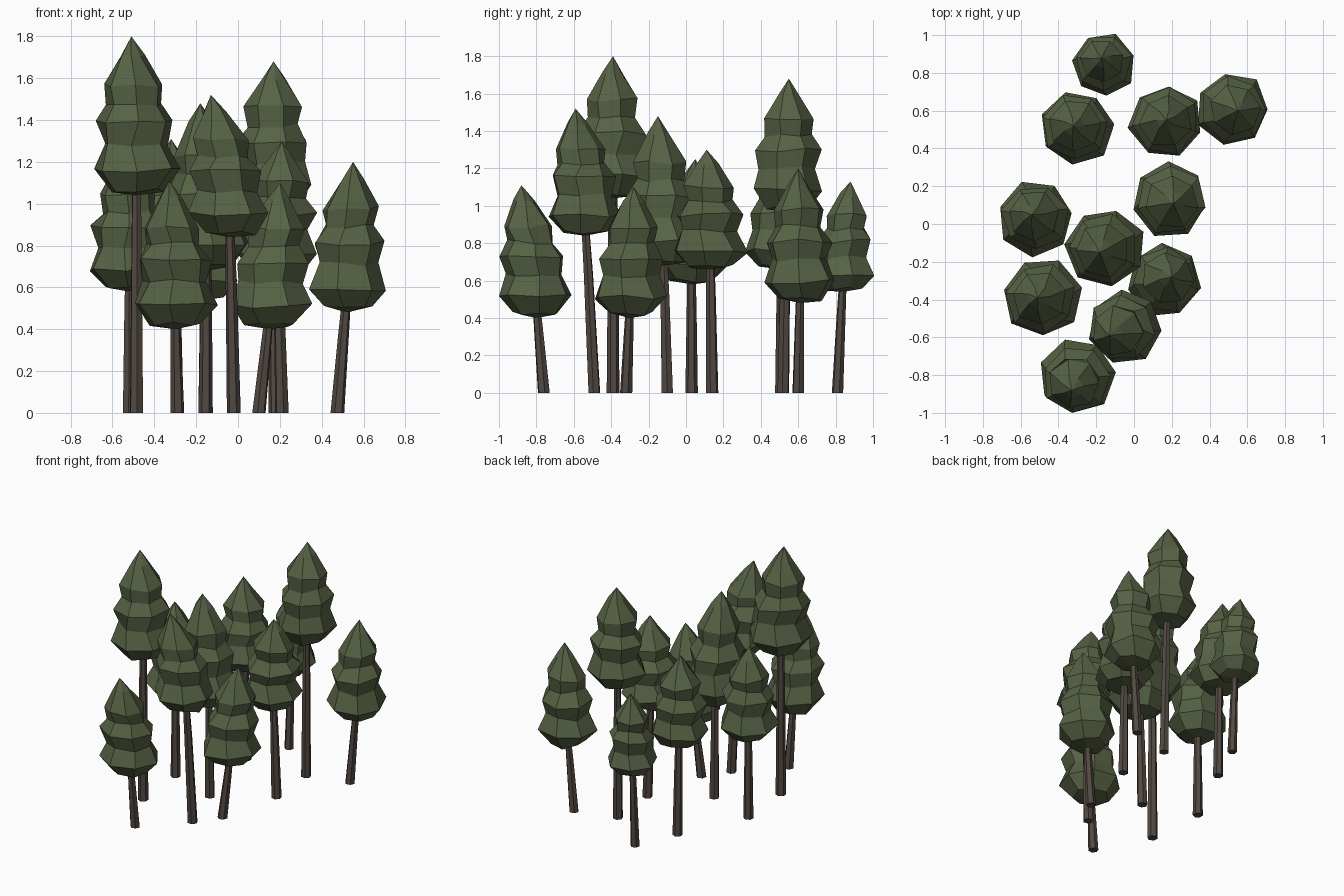
import bpy, bmesh, math, random
from mathutils import Vector

if "Cube" in bpy.data.objects:
    bpy.data.objects.remove(bpy.data.objects["Cube"])

random.seed(4)


def material(name, rgb):
    m = bpy.data.materials.new(name)
    m.diffuse_color = (*rgb, 1)
    m.use_nodes = True
    m.node_tree.nodes["Principled BSDF"].inputs["Base Color"].default_value = m.diffuse_color
    return m


GREEN = material("needle green", (0.094, 0.122, 0.058))
BROWN = material("bark brown", (0.086, 0.066, 0.054))

# Crown profile: fraction of crown height, radius
CROWN = [(0.03, 0.125), (0.16, 0.203), (0.32, 0.158), (0.46, 0.182),
         (0.57, 0.130), (0.69, 0.142), (0.88, 0.058)]


def loft(name, rings, mat, low=None, tip=None):
    """Skin a list of vertex rings; close ends with points or flat caps."""
    bm = bmesh.new()
    loops = [[bm.verts.new(p) for p in ring] for ring in rings]
    n = len(loops[0])
    for a, b in zip(loops, loops[1:]):
        for i in range(n):
            j = (i + 1) % n
            bm.faces.new((a[i], a[j], b[j], b[i]))
    for loop, point in ((loops[0], low), (loops[-1], tip)):
        if point is None:
            bm.faces.new(loop)
        else:
            v = bm.verts.new(point)
            for i in range(n):
                bm.faces.new((loop[i], loop[(i + 1) % n], v))
    bmesh.ops.recalc_face_normals(bm, faces=bm.faces)
    me = bpy.data.meshes.new(name)
    bm.to_mesh(me)
    bm.free()
    me.materials.append(mat)
    ob = bpy.data.objects.new(name, me)
    bpy.context.collection.objects.link(ob)


def ring(c, r, sides, turn, jitter=0.0):
    pts = []
    for i in range(sides):
        a = turn + math.tau * i / sides
        q = r * (1 + random.uniform(-jitter, jitter))
        dz = random.uniform(-jitter, jitter) * 0.2
        pts.append(c + Vector((q * math.cos(a), q * math.sin(a), dz)))
    return pts


def tree(i, base, mid, tip, z0, z1, scale, turn):
    # Trunk: tapered six-sided post that bends towards the crown
    b, m, t = Vector((*base, 0)), Vector((*mid, z0)), Vector((*tip, z1))
    path = [(b, 0.034), (b.lerp(m, 0.75) + (b - m) * 0.12 * Vector((1, 1, 0)), 0.027),
            (m + Vector((0, 0, 0.08)), 0.022)]
    path[1][0].z = z0 * 0.75
    loft(f"trunk_{i}", [ring(c, r * (0.5 + 0.5 * scale), 6, 0.3 * i) for c, r in path], BROWN)
    # Crown: three faceted tiers, leaning to the tip
    rings = []
    for f, r in CROWN:
        c = m.lerp(t, f ** 1.6)
        c.z = z0 + (z1 - z0) * f
        rings.append(ring(c, r * scale, 7, turn + random.uniform(-0.12, 0.12), 0.06))
    loft(f"crown_{i}", rings, GREEN, low=m, tip=t)


# trunk foot, crown centre, tip, crown bottom, crown top, width, turn
TREES = [
    ((-0.16, 0.81), (-0.16, 0.84), (-0.17, 0.88), 0.54, 1.13, 0.82, 0.3),
    ((-0.29, 0.51), (-0.30, 0.51), (-0.32, 0.52), 0.66, 1.31, 0.97, 0.1),
    ((0.18, 0.52), (0.17, 0.54), (0.17, 0.55), 0.97, 1.68, 0.97, 0.5),
    ((0.475, 0.60), (0.52, 0.61), (0.55, 0.60), 0.48, 1.20, 0.95, 0.0),
    ((-0.52, 0.03), (-0.52, 0.03), (-0.54, 0.05), 0.58, 1.25, 0.97, 0.2),
    ((0.21, 0.14), (0.19, 0.13), (0.21, 0.11), 0.66, 1.30, 0.98, 0.6),
    ((-0.155, -0.10), (-0.15, -0.12), (-0.18, -0.15), 0.68, 1.48, 1.03, 0.4),
    ((0.10, -0.32), (0.15, -0.30), (0.20, -0.28), 0.40, 1.10, 0.96, 0.7),
    ((-0.485, -0.39), (-0.485, -0.39), (-0.51, -0.39), 1.04, 1.80, 1.02, 0.2),
    ((-0.02, -0.49), (-0.04, -0.54), (-0.13, -0.59), 0.84, 1.52, 0.97, 0.8),
    ((-0.29, -0.76), (-0.30, -0.80), (-0.33, -0.88), 0.40, 1.11, 0.97, 0.1),
]
for i, spec in enumerate(TREES, 1):
    tree(i, *spec)
